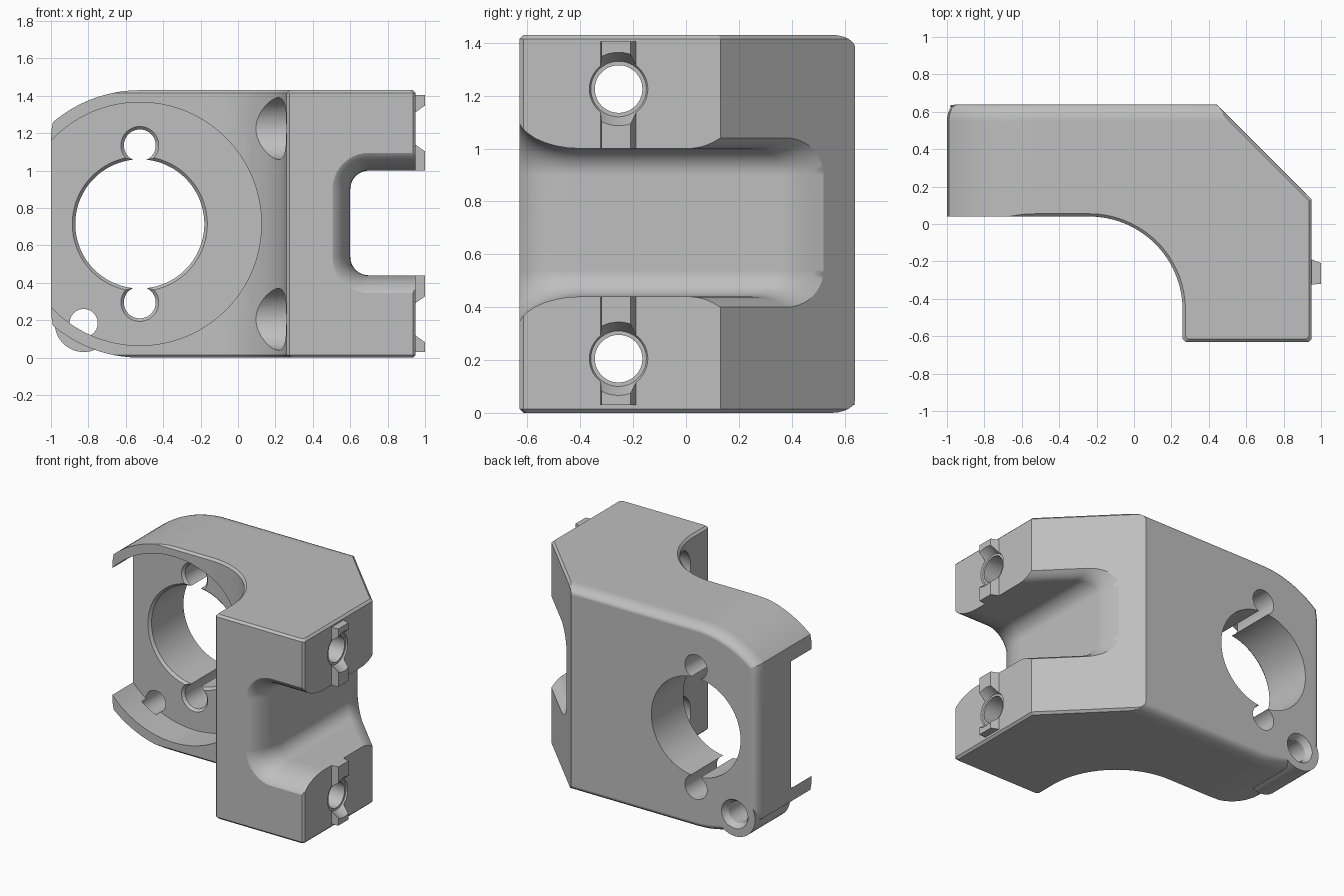
import bpy, bmesh
from math import sin, cos, pi, radians, sqrt

cube = bpy.data.objects.get("Cube")
if cube:
    bpy.data.objects.remove(cube, do_unlink=True)

grey = bpy.data.materials.new("plain grey")
grey.use_nodes = True
tone = (0.52, 0.52, 0.52, 1)
grey.diffuse_color = tone
grey.node_tree.nodes["Principled BSDF"].inputs["Base Color"].default_value = tone

MID = 0.715
RING_X = -0.525


def loft(name, sections):
    """Closed solid through matching point loops, faces outward."""
    bm = bmesh.new()
    loops = [[bm.verts.new(p) for p in s] for s in sections]
    n = len(loops[0])
    for a, b in zip(loops, loops[1:]):
        for i in range(n):
            j = (i + 1) % n
            bm.faces.new((a[i], a[j], b[j], b[i]))
    bm.faces.new(loops[0][::-1])
    bm.faces.new(loops[-1])
    bm.normal_update()
    if bm.calc_volume(signed=True) < 0:
        bmesh.ops.reverse_faces(bm, faces=bm.faces[:])
    mesh = bpy.data.meshes.new(name)
    bm.to_mesh(mesh)
    bm.free()
    mesh.materials.append(grey)
    obj = bpy.data.objects.new(name, mesh)
    bpy.context.scene.collection.objects.link(obj)
    return obj


def turned(name, axis, u, z, stations, n=96):
    """Round solid along x or y; stations are (position, radius)."""
    def point(t, r, i):
        a = 2 * pi * (i + 0.5) / n
        across, up = u + r * cos(a), z + r * sin(a)
        return (t, across, up) if axis == "x" else (across, t, up)
    return loft(name, [[point(t, r, i) for i in range(n)] for t, r in stations])


def combine(obj, other, operation):
    """Boolean baked into the mesh; second solver only if the first comes back empty."""
    other.hide_render = True
    mod = obj.modifiers.new("combine", "BOOLEAN")
    mod.operation = operation
    mod.object = other
    for solver in ("EXACT", "MANIFOLD"):
        mod.solver = solver
        bpy.context.view_layer.update()
        graph = bpy.context.evaluated_depsgraph_get()
        result = bpy.data.meshes.new_from_object(obj.evaluated_get(graph))
        if len(result.polygons):
            obj.data = result
            break
    obj.modifiers.clear()
    bpy.data.objects.remove(other, do_unlink=True)


# Plan outline, inset by d: wide plate, concave sweep, front column, cut corner
def plan(z, d):
    r = 0.5 + d
    sweep = [(-0.24 + r * sin(a), -0.46 + r * cos(a))
             for a in (radians(90 * i / 24) for i in range(25))]
    front, right, cut = d - 0.63, 0.95 - d, 1.08 - sqrt(2) * d
    pts = ([(-1.2, 0.04 + d)] + sweep
           + [(0.26 + d, front + 0.015), (0.275 + d, front),
              (right - 0.015, front), (right, front + 0.015),
              (right, cut - right), (cut - 0.8, 0.8), (-1.2, 0.8)])
    return [(x, y, z) for x, y in pts]


# Sloped ends leave a narrow chamfer at the top and bottom rims
bracket = loft("mounting_bracket", [plan(-0.085, 0.1), plan(0.015, 0),
                                    plan(1.415, 0), plan(1.515, 0.1)])


# Front outline with rounded left shoulders, shrunk by e toward the back edge
def front_outline(y, e):
    r, left = MID - e, -1 + e
    reach = 0.465 - e
    top = []
    for i in range(17):
        dx = reach * sin(pi / 2 * i / 16)
        top.append((RING_X - dx, sqrt(r * r - dx * dx)))
    top.append((left, 0.485 - e))
    half = [(1.2, r)] + top
    pts = half + [(x, -dz) for x, dz in reversed(half)]
    return [(x, y, MID + dz) for x, dz in pts]


back_round = [(0.55 + 0.09 * sin(t), 0.05 * (1 - cos(t)))
              for t in (pi / 2 * i / 6 for i in range(7))]
shell = loft("outline_cutter",
             [front_outline(y, e) for y, e in [(-1, 0)] + back_round])
combine(bracket, shell, "INTERSECT")

# Corner boss and side locating rib
combine(bracket, turned("corner_boss", "y", -0.825, 0.185,
                        [(0.25, 0.155), (0.637, 0.155)]), "UNION")
rib = [(0.9, -0.327), (1, -0.32), (1, -0.21), (0.945, -0.187), (0.9, -0.187)]
combine(bracket, loft("side_rib", [[(x, y, z) for x, y in rib]
                                   for z in (0.03, 1.405)]), "UNION")

# Round pocket, main bore with key notches, boss hole
combine(bracket, turned("pocket_cutter", "y", RING_X, MID,
                        [(-1.2, 0.65), (0.27, 0.65)], 160), "DIFFERENCE")
for z, r in ((MID, 0.345), (1.135, 0.085), (0.295, 0.085)):
    combine(bracket, turned("bore_cutter", "y", RING_X, z,
                            [(0.25, r + 0.035), (0.287, r), (0.9, r)]), "DIFFERENCE")
combine(bracket, turned("boss_hole_cutter", "y", -0.825, 0.185,
                        [(0.22, 0.075), (0.6, 0.075), (0.66, 0.115)], 48), "DIFFERENCE")


# Side slot, flared toward the front and toward the cut corner
def slot_section(y, slope, e):
    r = 0.1 + e
    half = [(1.2, 0.18 + r)] + [(0.7 - r * sin(a), 0.18 + r * cos(a))
                                for a in (pi / 2 * i / 10 for i in range(11))]
    pts = half + [(x, -dz) for x, dz in reversed(half)]
    return [(x, y + slope * (x - 0.6), 0.72 + dz) for x, dz in pts]


sections = [slot_section(-0.75, 0, 0.13)]
for i in range(8, -1, -1):
    t = pi / 2 * i / 8
    sections.append(slot_section(-0.4 - 0.24 * sin(t), 0, 0.13 * (1 - cos(t))))
for i in range(6):
    t = i / 5
    sections.append(slot_section(0.36 + 0.12 * t, -1, 0.04 * t * t))
sections.append(slot_section(0.6, -1, 0.09))
combine(bracket, loft("slot_cutter", sections), "DIFFERENCE")

# Two cross bolts: through hole, head recess, mouth in the rib
for z in (0.205, 1.225):
    for stations in ([(0, 0.09), (1.1, 0.09)],
                     [(-0.1, 0.165), (0.4, 0.165)],
                     [(0.94, 0.105), (1.02, 0.15)]):
        combine(bracket, turned("bolt_cutter", "x", -0.255, z, stations, 64),
                "DIFFERENCE")

# Smooth curved walls, crisp edges
bpy.ops.object.select_all(action="DESELECT")
bracket.select_set(True)
bpy.context.view_layer.objects.active = bracket
bpy.ops.object.shade_smooth_by_angle(angle=radians(25))
weighted = bracket.modifiers.new("weighted normals", "WEIGHTED_NORMAL")
weighted.keep_sharp = True
